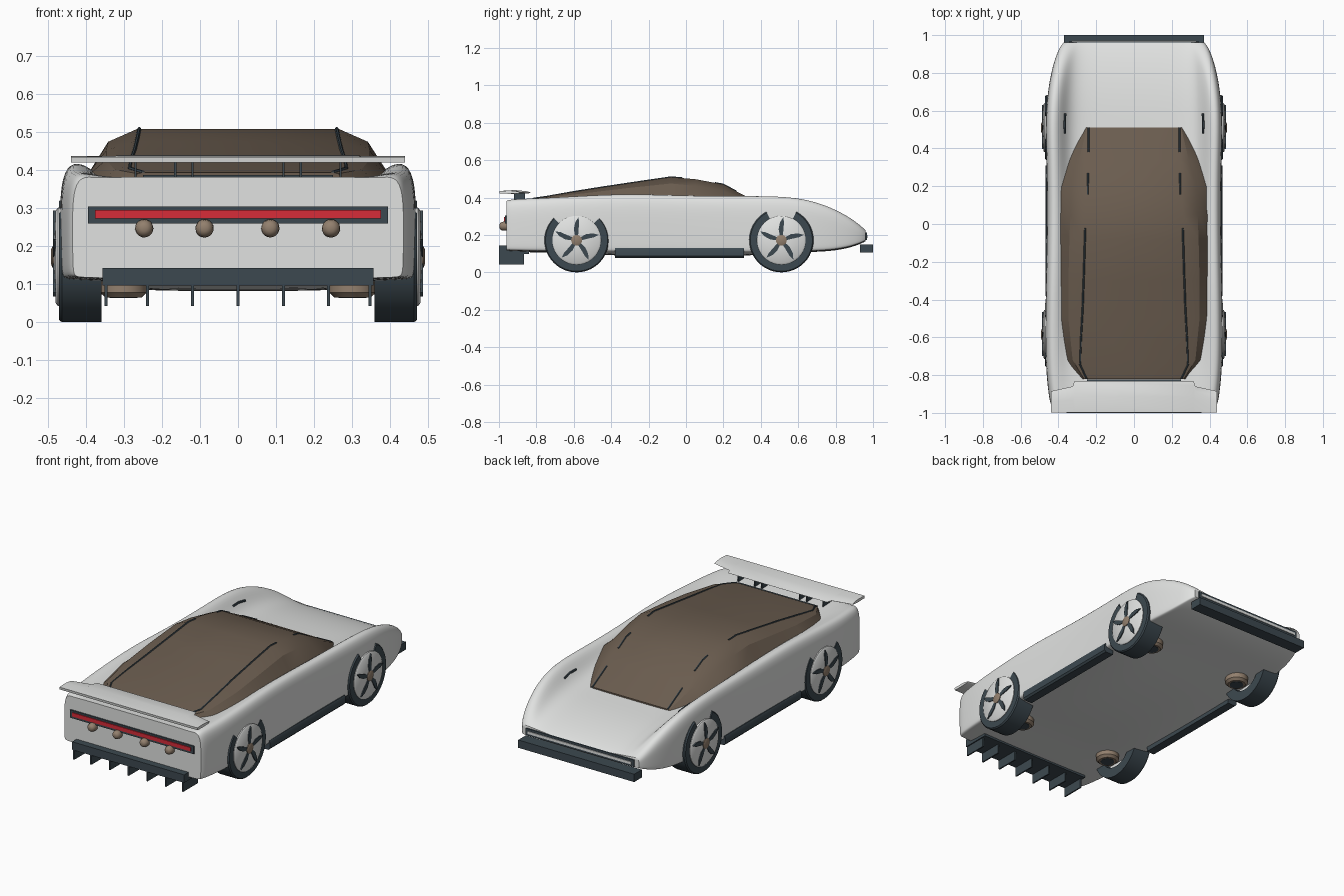
import bpy, bmesh, math

if "Cube" in bpy.data.objects:
    bpy.data.objects.remove(bpy.data.objects["Cube"])


def material(name, rgb):
    m = bpy.data.materials.new(name)
    m.diffuse_color = (*rgb, 1)
    m.use_nodes = True
    m.node_tree.nodes["Principled BSDF"].inputs["Base Color"].default_value = m.diffuse_color
    return m


WHITE = material("body white", (0.75, 0.76, 0.75))
GLASS = material("bronze glass", (0.145, 0.108, 0.078))
SLATE = material("dark slate", (0.046, 0.066, 0.08))
TAN = material("tan metal", (0.29, 0.215, 0.155))
RED = material("light red", (0.68, 0.025, 0.04))


def loft(name, rings, mat, subdiv=0, angle=35):
    """Skin closed rings of points, cap both ends, optionally subdivide with sharp caps."""
    bm = bmesh.new()
    crease = bm.edges.layers.float.new("crease_edge")
    rows = [[bm.verts.new(p) for p in r] for r in rings]
    n = len(rows[0])
    for a, b in zip(rows, rows[1:]):
        for i in range(n):
            j = (i + 1) % n
            bm.faces.new((a[i], a[j], b[j], b[i]))
    for cap in (rows[0], rows[-1]):
        for e in bm.faces.new(cap).edges:
            e[crease] = 1.0
    bmesh.ops.recalc_face_normals(bm, faces=bm.faces)
    me = bpy.data.meshes.new(name)
    bm.to_mesh(me)
    bm.free()
    me.materials.append(mat)
    ob = bpy.data.objects.new(name, me)
    bpy.context.collection.objects.link(ob)
    bpy.ops.object.select_all(action='DESELECT')
    bpy.context.view_layer.objects.active = ob
    ob.select_set(True)
    if subdiv:
        ob.modifiers.new("smooth", 'SUBSURF').levels = subdiv
        bpy.ops.object.modifier_apply(modifier="smooth")
    bpy.ops.object.shade_smooth_by_angle(angle=math.radians(angle))
    return ob


def box(name, x, y, z, mat):
    ring = [(x[0], z[0]), (x[1], z[0]), (x[1], z[1]), (x[0], z[1])]
    return loft(name, [[(u, yy, v) for u, v in ring] for yy in y], mat)


def mirror_half(half, y):
    """Half section as (x, z) from centre bottom to centre top."""
    left = [(-x, z) for x, z in reversed(half) if x > 0]
    return [(x, y, z) for x, z in half + left]


def circle(r, seg):
    return [(r * math.cos(2 * math.pi * k / seg), r * math.sin(2 * math.pi * k / seg)) for k in range(seg)]


def lathe(name, axis, centre, profile, mat, seg=32, angle=35):
    """Stack of circles along an axis; profile is (position, radius), centre the other two coordinates."""
    place = {'x': lambda t, u, v: (t, u, v), 'y': lambda t, u, v: (u, t, v), 'z': lambda t, u, v: (u, v, t)}[axis]
    rings = [[place(t, centre[0] + u, centre[1] + v) for u, v in circle(r, seg)] for t, r in profile]
    return loft(name, rings, mat, angle=angle)


def rod(name, pts, r, mat):
    """Thin strip following a path that runs mostly along y."""
    return loft(name, [[(x + u, y, z + v) for u, v in circle(r, 6)] for x, y, z in pts], mat)


# Body shell: y, half width, floor height, sill height, shoulder height, centre height
body = [(-0.96, 0.435, 0.115, 0.118, 0.380, 0.382), (-0.94, 0.446, 0.112, 0.117, 0.388, 0.381),
        (-0.86, 0.456, 0.108, 0.115, 0.392, 0.378), (-0.75, 0.466, 0.105, 0.113, 0.396, 0.37),
        (-0.55, 0.469, 0.102, 0.112, 0.408, 0.36), (-0.3, 0.465, 0.085, 0.108, 0.42, 0.355),
        (0.0, 0.459, 0.08, 0.105, 0.408, 0.34), (0.3, 0.461, 0.087, 0.105, 0.407, 0.312),
        (0.5, 0.467, 0.102, 0.112, 0.407, 0.295), (0.65, 0.462, 0.108, 0.112, 0.39, 0.286),
        (0.78, 0.443, 0.113, 0.118, 0.345, 0.267), (0.88, 0.417, 0.132, 0.137, 0.29, 0.243),
        (0.94, 0.39, 0.155, 0.16, 0.242, 0.222), (0.96, 0.372, 0.166, 0.17, 0.222, 0.212)]
rings = []
for y, w, zb, ze, zs, zc in body:
    h = zs - ze
    half = [(0, zb), (0.5 * w, zb), (0.8 * w, 0.5 * (zb + ze)), (0.97 * w, ze), (0.995 * w, ze + 0.02 * h),
            (w, ze + 0.15 * h), (w * 1.003, ze + 0.55 * h), (w * 0.998, ze + 0.86 * h),
            (0.955 * w, zs + 0.005), (0.86 * w, zs), (0.77 * w, zc + 0.35 * (zs - zc)),
            (0.65 * w, zc + 0.04 * (zs - zc)), (0.45 * w, zc), (0, zc)]
    rings.append(mirror_half(half, y))
loft("body_shell", rings, WHITE, subdiv=2, angle=40)

# Glass canopy: y, roof half width and height, shoulder, lower edge
canopy = [(-0.82, 0.25, 0.394, 0.265, 0.391, 0.28, 0.36), (-0.72, 0.277, 0.413, 0.325, 0.402, 0.362, 0.37),
          (-0.5, 0.275, 0.447, 0.347, 0.428, 0.397, 0.385), (-0.3, 0.27, 0.477, 0.347, 0.452, 0.4, 0.385),
          (-0.08, 0.265, 0.509, 0.342, 0.475, 0.4, 0.382), (0.05, 0.26, 0.498, 0.337, 0.462, 0.4, 0.38),
          (0.2, 0.25, 0.470, 0.327, 0.435, 0.396, 0.375), (0.34, 0.245, 0.396, 0.29, 0.383, 0.342, 0.335),
          (0.51, 0.24, 0.303, 0.25, 0.302, 0.265, 0.285)]
loft("canopy", [mirror_half([(0, 0.27), (c, 0.27), (c, zc), (b, zb), (a, za), (0, za)], y)
                for y, a, za, b, zb, c, zc in canopy], GLASS, angle=25)


def roof_z(x, y):
    """Canopy height at a point, for laying strips on it."""
    for p, q in zip(canopy, canopy[1:]):
        if p[0] <= y <= q[0]:
            t = (y - p[0]) / (q[0] - p[0])
            _, a, za, b, zb, c, zc = [u + t * (v - u) for u, v in zip(p, q)]
            if x <= a:
                return za
            return za + (x - a) / (b - a) * (zb - za)
    return 0.39


# Strips on the glass and slits on the front wings
strips = {"rear_roof_strip": [(0.25, -0.82), (0.285, -0.745), (0.28, -0.6), (0.272, -0.45),
                              (0.265, -0.25), (0.26, -0.08), (0.258, -0.02)],
          "front_roof_strip": [(0.245, 0.155), (0.245, 0.2), (0.243, 0.27)],
          "windshield_strip": [(0.24, 0.38), (0.24, 0.51)]}
for s in (-1, 1):
    for name, pts in strips.items():
        rod(name, [(s * x, y, roof_z(x, y)) for x, y in pts], 0.005, SLATE)
    rod("wing_slit", [(s * 0.365, 0.48, 0.359), (s * 0.367, 0.53, 0.359), (s * 0.364, 0.585, 0.35)],
        0.006, SLATE)

# Wheels
R, CZ = 0.172, 0.172
for label, cy, gap in (("rear", -0.585, 46), ("front", 0.51, 28)):
    for s in (-1, 1):
        # Tyre, open at the top where the bodywork covers it
        section = [(0.36, 0.115), (0.36, R), (0.464, R), (0.471, R - 0.006), (0.471, 0.115)]
        tyre = []
        for k in range(41):
            a = math.radians(90 + gap + (360 - 2 * gap) * k / 40)
            tyre.append([(s * x, cy + r * math.cos(a), CZ + r * math.sin(a)) for x, r in section])
        loft(label + "_tyre", tyre, SLATE)
        # Wheel disc and hub
        lathe(label + "_wheel_disc", 'x', (cy, CZ), [(s * 0.40, 0.13), (s * 0.474, 0.13),
              (s * 0.480, 0.122), (s * 0.484, 0.03)], WHITE, 40)
        lathe(label + "_hub", 'x', (cy, CZ), [(s * 0.47, 0.029), (s * 0.488, 0.029), (s * 0.492, 0.02)], TAN, 20)
        # Upright suspension cup under the floor
        lathe(label + "_suspension_cup", 'z', (s * 0.302, cy), [(0.15, 0.062), (0.078, 0.062),
              (0.072, 0.055), (0.065, 0.048)], TAN)
        lathe(label + "_cup_cap", 'z', (s * 0.302, cy), [(0.07, 0.037), (0.063, 0.037)], SLATE)
        # Five curved blades
        for k in range(5):
            a0 = math.radians(90 + 72 * k)
            lead = [(0.024, 0.35), (0.06, 0.25), (0.095, 0.08), (0.123, -0.08)]
            trail = [(0.095, -0.15), (0.06, -0.18), (0.024, -0.35)]
            flat = [(cy + r * math.cos(a0 + a), CZ + r * math.sin(a0 + a)) for r, a in lead + trail]
            loft(label + "_wheel_blade", [[(s * x, y, z) for y, z in flat] for x in (0.479, 0.487)], SLATE)

# Side skirts
for s in (-1, 1):
    skirt = [(0.41, 0.078), (0.46, 0.078), (0.469, 0.088), (0.469, 0.122), (0.464, 0.131), (0.41, 0.131)]
    loft("side_skirt", [[(s * x, y, z) for x, z in skirt] for y in (-0.38, 0.31)], SLATE)

# Nose: bumper, dark light frame and pale light bar
box("front_bumper", (-0.37, 0.37), (0.93, 1.0), (0.105, 0.15), SLATE)
box("nose_light_frame", (-0.345, 0.345), (0.955, 0.967), (0.172, 0.212), SLATE)
box("nose_light_bar", (-0.33, 0.33), (0.96, 0.971), (0.184, 0.199), WHITE)

# Tail: light panel, exhausts, diffuser with fins
box("tail_panel", (-0.395, 0.395), (-0.968, -0.955), (0.26, 0.305), SLATE)
box("tail_light", (-0.377, 0.377), (-0.973, -0.96), (0.273, 0.295), RED)
for x in (-0.247, -0.088, 0.085, 0.245):
    lathe("exhaust", 'y', (x, 0.247), [(-0.998, 0.008), (-0.994, 0.016), (-0.986, 0.022),
          (-0.975, 0.024), (-0.955, 0.024)], TAN, 20, 60)
box("diffuser", (-0.357, 0.357), (-1.0, -0.84), (0.097, 0.143), SLATE)
for x in (-0.347, -0.238, -0.12, 0, 0.12, 0.238, 0.347):
    box("diffuser_fin", (x - 0.004, x + 0.004), (-1.0, -0.865), (0.043, 0.1), SLATE)

# Rear wing: arched centre section between flat tips
wing = []
for x, yf, lift in ((-0.44, -0.885, 0), (-0.325, -0.86, 0), (-0.315, -0.83, 0.003),
                    (0.315, -0.83, 0.003), (0.325, -0.86, 0), (0.44, -0.885, 0)):
    ym = (yf - 0.998) / 2
    wing.append([(x, -0.996, 0.421), (x, ym, 0.420), (x, yf - 0.01, 0.422),
                 (x, yf, 0.428), (x, yf - 0.025, 0.434), (x, ym, 0.437 + lift), (x, -0.998, 0.435)])
loft("rear_wing", wing, WHITE)
for x in (0.12, 0.165, 0.27):
    for s in (-1, 1):
        box("wing_support", (s * x - 0.003, s * x + 0.003), (-0.92, -0.86), (0.37, 0.425), SLATE)
box("rear_vent", (-0.25, 0.25), (-0.84, -0.822), (0.37, 0.388), SLATE)
